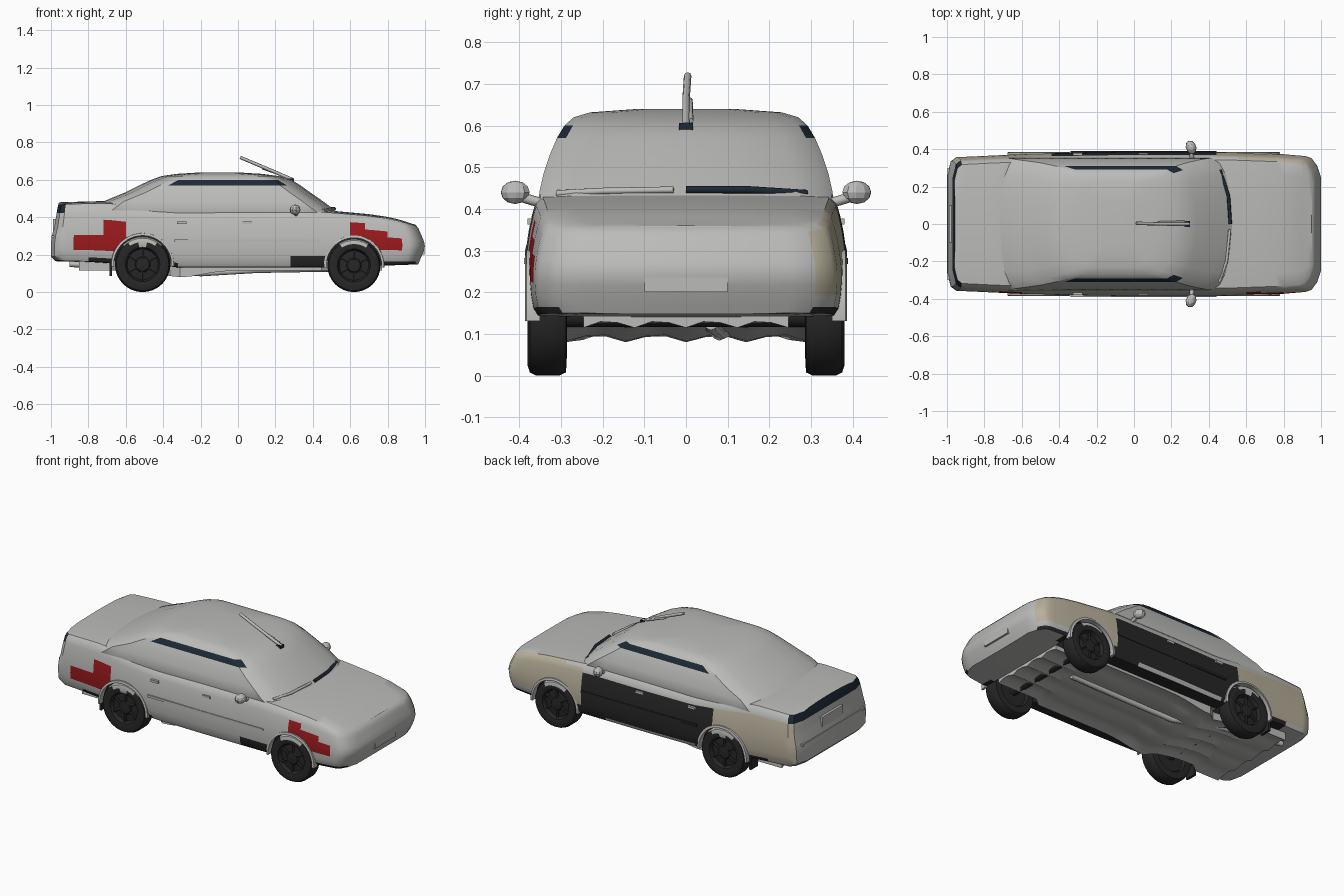
import bpy, bmesh, math
from mathutils import Vector

if "Cube" in bpy.data.objects:
    bpy.data.objects.remove(bpy.data.objects["Cube"])


def material(name, rgb):
    m = bpy.data.materials.new(name)
    m.diffuse_color = (*rgb, 1)
    m.use_nodes = True
    m.node_tree.nodes["Principled BSDF"].inputs["Base Color"].default_value = m.diffuse_color
    return m


PALETTE = [material("grey_paint", (.5, .5, .49)), material("charcoal", (.02, .02, .02)),
           material("red_patch", (.32, .01, .012)), material("cream_patch", (.48, .44, .33)),
           material("navy", (.012, .022, .035))]
GREY, BLACK, RED, CREAM, NAVY = range(5)


def finish(ob, angle=35):
    bpy.ops.object.select_all(action='DESELECT')
    ob.select_set(True)
    bpy.context.view_layer.objects.active = ob
    bpy.ops.object.shade_smooth_by_angle(angle=math.radians(angle))


def skin(name, rings, paint=None, colour=GREY, angle=35, shade=True):
    """Loft closed rings; ends are capped with cross strips."""
    bm = bmesh.new()
    vs = [[bm.verts.new(p) for p in r] for r in rings]
    n = len(vs[0])
    for a, b in zip(vs, vs[1:]):
        for i in range(n):
            bm.faces.new((a[i], a[(i + 1) % n], b[(i + 1) % n], b[i]))
    for r in (vs[0], vs[-1]):
        for i in range(n // 2):
            quad = [r[i], r[i + 1], r[(n - i - 1) % n], r[(n - i) % n]]
            bm.faces.new(list(dict.fromkeys(quad)))
    bmesh.ops.recalc_face_normals(bm, faces=bm.faces)
    me = bpy.data.meshes.new(name)
    bm.to_mesh(me)
    bm.free()
    for m in PALETTE:
        me.materials.append(m)
    for p in me.polygons:
        p.material_index = paint(p.center, p.normal) if paint else colour
    ob = bpy.data.objects.new(name, me)
    bpy.context.collection.objects.link(ob)
    if shade:
        finish(ob, angle)
    return ob


def box(name, c, size, colour=GREY):
    x, y, z = (s / 2 for s in size)
    return skin(name, [[(c[0] + e * x, c[1] + a * y, c[2] + b * z)
                        for a, b in ((-1, -1), (1, -1), (1, 1), (-1, 1))] for e in (-1, 1)], colour=colour)


def tube(name, pts, r, colour=GREY, n=8):
    pts = [Vector(p) for p in pts]
    rings = []
    for i, p in enumerate(pts):
        t = (pts[min(i + 1, len(pts) - 1)] - pts[max(i - 1, 0)]).normalized()
        u = t.cross(Vector((0, 0, 1)) if abs(t.z) < .9 else Vector((1, 0, 0))).normalized()
        v = t.cross(u)
        rings.append([p + r * (math.cos(k * math.tau / n) * u + math.sin(k * math.tau / n) * v) for k in range(n)])
    return skin(name, rings, colour=colour, angle=50)


def lathe(name, cx, cz, profile, side, paint=None, colour=GREY, n=32, shade=True):
    return skin(name, [[(cx + r * math.cos(k * math.tau / n), side * y, cz + r * math.sin(k * math.tau / n))
                        for k in range(n)] for r, y in profile], paint, colour, shade=shade)


def interp(table, x):
    for (x0, v0), (x1, v1) in zip(table, table[1:]):
        if x <= x1:
            return v0 + (v1 - v0) * max(0, (x - x0) / (x1 - x0))
    return table[-1][1]


# Lower body: plan width, floor, top line, tail and nose profiles
WIDTH = [(-1, .26), (-.98, .335), (-.95, .357), (-.5, .378), (0, .387), (.5, .385), (.8, .373), (.93, .362), (.97, .342), (1, .25)]
FLOOR = [(-1, .165), (-.8, .16), (-.3, .13), (.45, .13), (.8, .142), (1, .148)]
TOP = [(-1, .48), (-.7, .487), (-.5, .46), (-.3, .44), (.4, .442), (.5, .435), (.7, .417), (.9, .387), (1, .36)]
TAIL = [(.16, -.97), (.19, -1), (.29, -1), (.33, -.985), (.45, -.965), (.49, -.955)]
NOSE = [(.14, .96), (.2, .985), (.24, 1), (.27, .995), (.34, .965), (.38, .935)]
SECTION = [(0, 0), (.75, .003), (.95, .012), (.98, .08), (.994, .2), (1, .32), (1, .45), (.99, .58), (.976, .7),
           (.956, .82), (.935, .91), (.89, .965), (.7, .985), (.35, .996), (0, 1)]


def body_ring(x):
    w, zb, zt = (interp(t, x) for t in (WIDTH, FLOOR, TOP))
    half = []
    for yf, f in SECTION:
        z = zb + (zt - zb) * f
        dx = (interp(TAIL, z) + 1) * max(0, (-x - .8) / .2) + (interp(NOSE, z) - 1) * max(0, (x - .8) / .2)
        half.append((x + dx, w * yf, z))
    return half + [(a, -b, c) for a, b, c in half[-2:0:-1]]


def body_paint(c, n):
    x, y, z = c
    if n.x < -.5 and z > .405:
        return NAVY
    if abs(y) > .3 and abs(n.y) > .4:
        if z < .175 and (x > .3 or -.8 < x < -.3):
            return BLACK
        if y > 0 and .15 < z < .41:
            if -.42 < x < .46:
                return BLACK if z < .38 else GREY
            return CREAM if z > .19 else GREY
        if y < 0 and (-.88 < x < -.62 and .23 < z < (.39 if x > -.74 else .3)
                      or .62 < x < .88 and .235 < z < .37 - .4 * (x - .64)):
            return RED
    if n.z < -.8 and abs(x) < .8:
        return BLACK if abs(y) > .3 else GREY
    return GREY


stations = [-1, -.98, -.95] + [-.92 + .04 * i for i in range(47)] + [.95, .98, 1]
body = skin("lower_body", [body_ring(x) for x in stations], body_paint, shade=False)

# Wheel arch openings
AXLES = [(-.51, .148), (.62, .142)]
for cx, r in AXLES:
    for s in (-1, 1):
        cut = lathe("arch_cutter", cx, r, [(r + .009, .25), (r + .009, .5)], s, colour=BLACK, n=36, shade=False)
        cut.hide_render = True
        mod = body.modifiers.new("arch", 'BOOLEAN')
        mod.operation, mod.object, mod.solver = 'DIFFERENCE', cut, 'EXACT'
        bpy.context.view_layer.objects.active = body
        bpy.ops.object.modifier_apply(modifier=mod.name)
        bpy.data.objects.remove(cut)
finish(body)

# Cabin: stacked plan outlines (z, rear, front, half width)
LAYERS = [(.40, -.82, .57, .342), (.44, -.78, .515, .352), (.485, -.72, .455, .342), (.53, -.61, .39, .327),
          (.57, -.53, .335, .31), (.60, -.465, .285, .292), (.62, -.41, .22, .27), (.632, -.33, .13, .23), (.64, -.2, .0, .12)]


def cabin_ring(z, xr, xf, w):
    d = min(.11, (xf - xr) * .25)
    arc = [(0, 0), (.1, .4), (.33, .75), (.66, .93), (1, 1)]
    half = [(xf - d * a, w * b, z) for a, b in arc]
    half += [(xf - d + (xr - xf + 2 * d) * i / 14, w, z) for i in range(1, 14)]
    half += [(xr + d * a, w * b, z) for a, b in reversed(arc)]
    return half + [(a, -b, c) for a, b, c in half[-2:0:-1]]


def cabin_paint(c, n):
    return NAVY if abs(n.y) > .5 and .57 < c.z < .6 and -.35 < c.x < .24 else GREY


skin("cabin", [cabin_ring(*l) for l in LAYERS], cabin_paint, angle=28)

# Wheels, arch lips and side fittings, both sides
RIM = [(.02, .366), (.035, .364), (.042, .356), (.082, .352), (.092, .374), (.12, .381), (.14, .375), (.148, .36),
       (.148, .305), (.14, .288), (.1, .286), (.09, .3), (.02, .3)]
for s in (-1, 1):
    for cx, r in AXLES:
        k = r / .148
        lathe("wheel", cx, r, [(a * k, y) for a, y in RIM], s, lambda c, n: GREY if c.z > .25 else BLACK)
        for i in range(6):
            a = i * math.tau / 6 + .5
            d = Vector((math.cos(a), 0, math.sin(a)))
            hub = Vector((cx, s * .355, r))
            tube("wheel_spoke", [hub + d * .03, hub + d * .088], .009, BLACK, 6)
        arcs = []
        for i in range(25):
            a = math.radians(-4 + 188 * i / 24)
            arcs.append([(cx + q * math.cos(a), s * y, r + q * math.sin(a))
                         for q, y in ((r + .006, .35), (r + .006, .386), (r + .019, .383), (r + .021, .35))])
        skin("wheel_arch_lip", arcs)
    box("mud_flap", (-.68, s * .32, .13), (.014, .07, .09), BLACK)
    box("side_moulding", (.05, s * .383, .275), (.78, .012, .014), BLACK if s > 0 else GREY)
    for x in (.05, -.3):
        box("door_handle", (x, s * .373, .37), (.05, .014, .014))
    # Door mirror
    tube("mirror_arm", [(.31, s * .35, .415), (.31, s * .4, .43)], .012)
    bpy.ops.mesh.primitive_uv_sphere_add(segments=10, ring_count=6, radius=1, location=(.305, s * .41, .44),
                                         rotation=(0, 0, s * .35))
    mirror = bpy.context.object
    mirror.name = "door_mirror"
    mirror.scale = (.028, .037, .028)
    mirror.data.materials.append(PALETTE[GREY])

# Roof rod on its mount, and wipers along the windscreen base
box("roof_rod_mount", (.285, 0, .597), (.03, .034, .02), NAVY)
tube("roof_rod", [(.295, 0, .60), (.15, 0, .662), (.012, .004, .72)], .009)
tube("roof_rod_blade", [(.27, .012, .612), (.13, .01, .662)], .006)
tube("wiper_right", [(.455, -.31, .437), (.495, -.2, .443), (.512, -.03, .446)], .008, GREY)
tube("wiper_left", [(.515, .0, .446), (.505, .15, .446), (.46, .29, .437)], .009, NAVY)

# Number plate panels and bumper strips
box("front_plate_panel", (.985, 0, .226), (.024, .2, .05))
box("rear_plate_panel", (-.975, 0, .36), (.03, .2, .06))
box("rear_bumper_strip", (-.985, 0, .295), (.026, .6, .014))

# Underside pan, drooping around the silencer
pan = []
for i in range(31):
    x = -.85 + .054 * i
    droop = .035 * math.exp(-((x + .3) / .15) ** 2)
    low = [(x, -.29 + .58 * j / 12, .124 - droop - .009 * math.cos(j * math.pi / 1.5 + .25 * math.sin(9 * x))) for j in range(13)]
    pan.append(low + [(x, y, .17) for _, y, _ in reversed(low)])
skin("underside_pan", [[(x, y * (.85 if min(abs(x + .51), abs(x - .62)) < .17 else 1), z) for x, y, z in r] for r in pan])
tube("exhaust_pipe", [(.5, .06, .125), (.1, .06, .118), (-.2, .08, .1), (-.5, .15, .13), (-.9, .2, .15)], .016)
for cx, r in AXLES:
    tube("axle", [(cx, -.3, r), (cx, .3, r)], .025, BLACK)
